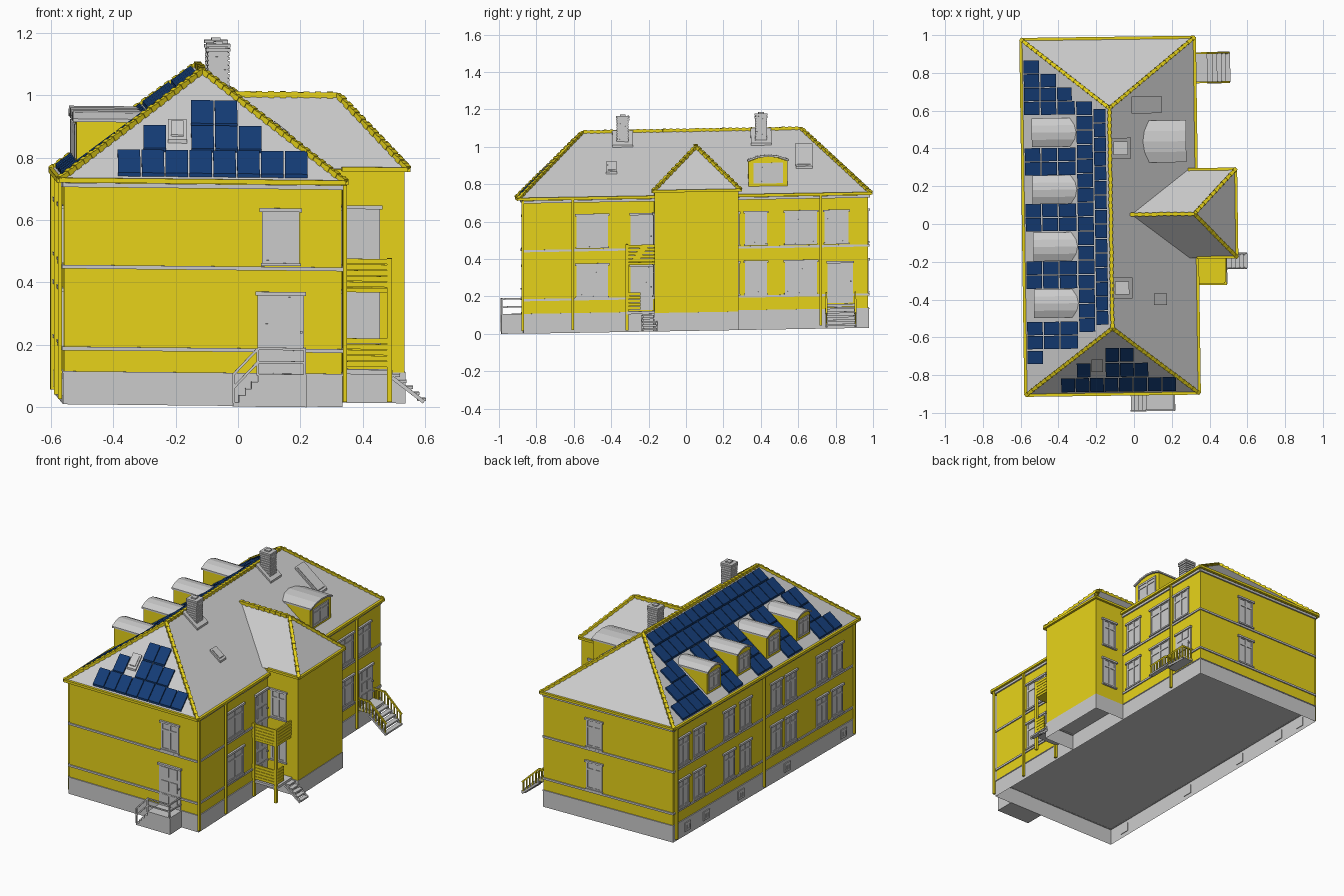
import bpy, bmesh
from mathutils import Vector, Matrix

if "Cube" in bpy.data.objects:
    bpy.data.objects.remove(bpy.data.objects["Cube"])

def material(name, rgb):
    m = bpy.data.materials.new(name)
    m.diffuse_color = (*rgb, 1)
    m.use_nodes = True
    m.node_tree.nodes["Principled BSDF"].inputs["Base Color"].default_value = m.diffuse_color
    return m

YELLOW = material("yellow_paint", (0.8, 0.65, 0.01))
BLUE = material("solar_blue", (0.007, 0.045, 0.18))
XL, XR, YF, YB = -0.57, 0.32, -0.87, 0.97        # main walls
Z0, ZB, ZE, ZR = 0.019, 0.12, 0.738, 1.087       # ground, plinth, eave, ridge
EL, ER, EF, EB = -0.586, 0.334, -0.90, 0.985     # eave outline
RX, RF, RB = -0.122, -0.55, 0.615                # ridge

def make(name, bm, mat=None):
    """Finish a part; the whole house leans and turns very slightly."""
    bmesh.ops.recalc_face_normals(bm, faces=bm.faces)
    for v in bm.verts:
        x, y, z = v.co
        v.co = (x - 0.014 * y, y + 0.013 * x, z + 0.017 * y - 0.01 * x)
    me = bpy.data.meshes.new(name)
    bm.to_mesh(me)
    bm.free()
    ob = bpy.data.objects.new(name, me)
    bpy.context.collection.objects.link(ob)
    if mat:
        me.materials.append(mat)

def box(bm, p, q, skip_bottom=False):
    p, q = Vector(p), Vector(q)
    s = [abs(c) for c in q - p]
    r = bmesh.ops.create_cube(bm, size=1, matrix=Matrix.Translation((p + q) / 2) @ Matrix.Diagonal((*s, 1)))
    if skip_bottom:
        fs = {f for v in r["verts"] for f in v.link_faces}
        low = min(fs, key=lambda f: f.calc_center_median().z)
        bmesh.ops.delete(bm, geom=[low], context='FACES_ONLY')

def bar(bm, a, b, w):
    a, b = Vector(a), Vector(b)
    rot = (b - a).to_track_quat('Z', 'Y').to_matrix().to_4x4()
    bmesh.ops.create_cube(bm, size=1, matrix=Matrix.Translation((a + b) / 2) @ rot @ Matrix.Diagonal((w, w, (b - a).length, 1)))

def prism(bm, pts, off):
    """Extrude a planar outline along a vector."""
    lo = [bm.verts.new(p) for p in pts]
    hi = [bm.verts.new(Vector(p) + Vector(off)) for p in pts]
    n = len(pts)
    bm.faces.new(lo)
    bm.faces.new(hi)
    for i in range(n):
        bm.faces.new((lo[i], lo[(i + 1) % n], hi[(i + 1) % n], hi[i]))

def on_wall(side, pl, u, v, d):
    return {'R': (pl + d, u, v), 'L': (pl - d, u, v), 'F': (u, pl - d, v), 'B': (u, pl + d, v)}[side]

def wbox(bm, side, pl, u0, u1, v0, v1, d):
    box(bm, on_wall(side, pl, u0, v0, -0.004), on_wall(side, pl, u1, v1, d))

def window(bm, side, pl, u, v0, v1, w, hood=True):
    a, b, t = u - w / 2, u + w / 2, 0.012
    wbox(bm, side, pl, a, b, v0, v1, 0.002)
    for c, d in ((a, a + t), (b - t, b), (u - t / 2, u + t / 2)):
        wbox(bm, side, pl, c, d, v0, v1, 0.006)
    for c in (v0, v1 - t, v0 + (v1 - v0) * 0.68):
        wbox(bm, side, pl, a, b, c, c + t, 0.006)
    if hood:
        wbox(bm, side, pl, a - 0.008, b + 0.008, v1 - 0.008, v1 + 0.004, 0.012)
        wbox(bm, side, pl, a - 0.004, b + 0.004, v0 - 0.006, v0 + 0.003, 0.012)

def door(bm, side, pl, u, v0, v1, w):
    a, b = u - w / 2, u + w / 2
    wbox(bm, side, pl, a, b, v0, v1, 0.005)
    wbox(bm, side, pl, a - 0.006, b + 0.006, v1 - 0.008, v1 + 0.004, 0.014)
    for i in range(2):
        for j in range(3):
            c, h = a + w * (0.14 + 0.4 * i), (v1 - v0) / 3
            wbox(bm, side, pl, c, c + w * 0.32, v0 + h * (j + .15), v0 + h * (j + .85), 0.009)
    wbox(bm, side, pl, b - 0.014, b - 0.006, (v0 + v1) / 2, (v0 + v1) / 2 + .008, 0.016)

# plinth (open below) and walls, main block plus wing
bm = bmesh.new()
box(bm, (XL - .003, YF - .003, Z0), (XR + .003, YB + .003, ZB), True)
box(bm, (XR, -0.177, Z0 + .002), (0.535, 0.277, ZB), True)
make("plinth", bm)
bm = bmesh.new()
box(bm, (XL, YF, ZB), (XR, YB, ZE), True)
make("main_walls", bm, YELLOW)
bm = bmesh.new()
box(bm, (XR - .03, -0.174, ZB), (0.532, 0.274, 0.768), True)
make("wing_walls", bm, YELLOW)

# hipped roofs
def roof(name, pts, faces):
    bm = bmesh.new()
    vs = [bm.verts.new(p) for p in pts]
    for f in faces:
        bm.faces.new([vs[i] for i in f])
    make(name, bm)

main = [(EL, EF, ZE), (ER, EF, ZE), (ER, EB, ZE), (EL, EB, ZE), (RX, RF, ZR), (RX, RB, ZR)]
roof("main_roof", main, [(0, 1, 4), (1, 2, 5, 4), (2, 3, 5), (3, 0, 4, 5), (0, 1, 2, 3)])
wing = [(-.02, -.183, .77), (.543, -.183, .77), (.543, .285, .77), (-.02, .285, .77), (-.02, .05, 1.003), (.32, .05, 1.003)]
roof("wing_roof", wing, [(0, 1, 5, 4), (1, 2, 5), (2, 3, 4, 5), (0, 1, 2, 3), (0, 3, 4)])

# ridge and hip tiles, eave gutters
bm = bmesh.new()
for pts, pairs in ((main, [(0, 4), (1, 4), (2, 5), (3, 5), (4, 5)]), (wing, [(4, 5), (1, 5), (2, 5)])):
    for i, j in pairs:
        a, b = Vector(pts[i]), Vector(pts[j])
        bar(bm, a, b, 0.016)
        n = int((b - a).length / 0.035)
        for k in range(n):
            bar(bm, a.lerp(b, (k + .1) / n), a.lerp(b, (k + .6) / n), 0.021)
make("ridge_tiles", bm, YELLOW)
bm = bmesh.new()
for i in range(4):
    bar(bm, main[i], main[(i + 1) % 4], 0.015)
for a, b in (((.33, -.183, .77), wing[1]), (wing[1], wing[2]), (wing[2], (.29, .285, .77))):
    bar(bm, a, b, 0.014)
make("eave_gutters", bm, YELLOW)

# belt courses and cornice
bm = bmesh.new()
for z, h, d in ((.122, .006, .006), (.198, .012, .007), (.46, .012, .007), (.722, .014, .009)):
    for side, pl, a, b in (('F', YF, XL, XR), ('B', YB, XL, XR), ('L', XL, YF, YB), ('R', XR, YF, -.175), ('R', XR, .275, YB)):
        wbox(bm, side, pl, a - .004, b + .004, z - h / 2, z + h / 2, d)
make("belt_courses", bm)

# downpipes
bm = bmesh.new()
for x, y in ((XR + .012, -.61), (XR + .012, .717), (XL - .012, .95), (XL - .012, .06), (XL - .012, -.85), (XR + .01, YF - .008)):
    bar(bm, (x, y, .035), (x, y, .73), 0.013)
make("downpipes", bm, YELLOW)

# windows
LO, UP = (.21, .385), (.475, .65)
bm = bmesh.new()
for u, w in ((-.505, .17), (.37, .12), (.61, .17)):
    window(bm, 'R', XR, u, *LO, w)
for u, w in ((-.505, .17), (.37, .12), (.61, .17), (.80, .13)):
    window(bm, 'R', XR, u, *UP, w)
for u in (.865, .71, .405, .24, -.075, -.22, -.535, -.69):
    window(bm, 'L', XL, u, *LO, .11)
    window(bm, 'L', XL, u, *UP, .11)
for z in (LO, UP):
    window(bm, 'B', YB, -.03, *z, .11)
    window(bm, 'F', -.174, .40, *z, .105)
    window(bm, 'B', .274, .43, *z, .10)
window(bm, 'F', YF, .125, *UP, .12)
for u in (-.75, -.18, .29, .64, .83):
    window(bm, 'L', XL - .003, u, .045, .10, .06, False)
make("windows", bm)

# doors
bm = bmesh.new()
door(bm, 'F', YF, .125, ZB + .005, .382, .15)
door(bm, 'R', XR, .82, .155, .375, .135)
door(bm, 'R', XR, -.24, .135, .375, .12)
door(bm, 'R', XR, -.24, .40, .65, .12)
make("doors", bm)

# dormers with low arched roofs
def arch(x, y, w, z):
    return [(x, y + w * t, z + .025 * (1 - t * t)) for t in (1, .5, 0, -.5, -1)]

body, cap, glass = bmesh.new(), bmesh.new(), bmesh.new()
for side, x, y, w, s in [('L', -.525, c, .07, 1) for c in (.49, .187, -.115, -.415)] + [('R', .272, .435, .105, -1)]:
    prism(body, [(x, y - w, .76), (x, y + w, .76)] + arch(x, y, w, .918), (.22 * s, 0, 0))
    top = arch(x - .01 * s, y, w + .006, .918)
    prism(cap, top + [(p[0], p[1], p[2] + .01) for p in reversed(top)], (.24 * s, 0, 0))
    window(glass, side, x, y, .80, .91, w * 1.5, False)
make("dormer_walls", body, YELLOW)
make("dormer_roofs", cap)
make("dormer_windows", glass)

# points on the roof slopes
def left(x, y): return (x, y, ZE + (x - EL) * (ZR - ZE) / (RX - EL))
def right(x, y): return (x, y, ZE + (ER - x) * (ZR - ZE) / (ER - RX))
def front(x, y): return (x, y, ZE + (y - EF) * (ZR - ZE) / (RF - EF))

def patch(bm, slope, x0, x1, y0, y1, h):
    prism(bm, [slope(x0, y0), slope(x1, y0), slope(x1, y1), slope(x0, y1)], (0, 0, h))

# solar panels
bm = bmesh.new()
cols = [(-.573, -.491), (-.485, -.403), (-.397, -.305)]
rows = [(.803, 1), (.73, 2), (.657, 3), (.584, 3)]
rows += [(y - d, 3) for y in (.338, .042, -.262, -.582) for d in (0, .074)] + [(-.735, 1)]
for y, n in rows:
    for x0, x1 in cols[:n]:
        wide = x1 if y < .65 or n < 3 else min(x1, -.32)
        patch(bm, left, x0, wide, y, y + .07, .012)
for i in range(16):
    y = .58 - .0765 * i
    patch(bm, left, -.297, -.213, y, y + .072, .012)
    if i < 15:
        patch(bm, left, -.206, -.143, y - .04, y + .032, .012)
row_y = [-.886, -.808, -.728]
for r, xs in enumerate((range(8), (1, 3, 4, 5), (3, 4))):
    for i in xs:
        x = -.397 + .0765 * i + (.007 if r else 0)
        patch(bm, front, x, x + .072, row_y[r], row_y[r] + .073, .012)
make("solar_panels", bm, BLUE)

# skylights: frame with raised pane
bm = bmesh.new()
for f, x0, x1, y0, y1 in ((front, -.235, -.175, -.78, -.715), (right, -.005, .155, .585, .675), (right, .10, .17, -.43, -.37)):
    patch(bm, f, x0, x1, y0, y1, .012)
    patch(bm, f, x0 + .01, x1 - .01, y0 + .01, y1 - .01, .017)
make("skylights", bm)

# chimneys built of brick courses on a flashing collar
bm = bmesh.new()
for x, y in ((-.065, .402), (-.068, -.338)):
    patch(bm, right, x - .05, x + .055, y - .055, y + .055, .012)
    box(bm, (x - .031, y - .028, .99), (x + .031, y + .028, 1.165))
    for i in range(11):
        z, r = 1.022 + .0138 * i, .038 if i > 8 else .035
        box(bm, (x - r, y - r + .003, z), (x + r, y + r - .003, z + .0105))
    box(bm, (x - .015, y - .015, 1.16), (x + .015, y + .015, 1.178))
make("chimneys", bm)

# front porch with solid steps and railing
bm = bmesh.new()
box(bm, (.05, -.99, Z0), (.205, YF, ZB + .004))
for i in range(4):
    box(bm, (.05 - .02 * (i + 1), -.99, Z0), (.05 - .02 * i, YF, ZB - .022 * (i + 1)))
make("front_porch", bm)
bm = bmesh.new()
y = -.988
for z in (.162, .205):
    bar(bm, (.05, y, z), (.20, y, z), .008)
    bar(bm, (.05, y, z), (-.03, y, z - .085), .008)
    bar(bm, (.20, y, z), (.20, YF, z), .008)
for x, z0, z1 in ((.05, .12, .208), (.20, .12, .208), (-.028, .03, .122)):
    bar(bm, (x, y, z0), (x, y, z1), .008)
make("front_porch_railing", bm)

# open stairs on the right side
def stairs(bm, x, y0, y1, z, n, run, rise):
    for i in range(n):
        box(bm, (x + run * i, y0, z - rise * (i + 1)), (x + run * (i + 1) + .006, y1, z - rise * (i + 1) + .01))
    for y in (y0, y1):
        bar(bm, (x, y, z - .02), (x + run * n, y, z - rise * n - .003), .012)

bm = bmesh.new()
box(bm, (XR, .745, .135), (.40, .90, .15))
stairs(bm, .40, .745, .90, .145, 5, .023, .022)
box(bm, (XR, -.325, .115), (.49, -.17, .13))
stairs(bm, .49, -.24, -.165, .125, 5, .0205, .019)
make("side_stairs", bm)
bm = bmesh.new()
for y in (.745, .90):
    bar(bm, (XR, y, .21), (.40, y, .21), .009)
    bar(bm, (.40, y, .21), (.515, y, .10), .009)
    for i in range(9):
        x = .335 + .0215 * i
        drop = max(0, x - .40) * .956
        bar(bm, (x, y, .135 - drop), (x, y, .21 - drop), .007)
make("side_stair_railing", bm, YELLOW)

# two-storey boarded balcony in the wing corner
bm = bmesh.new()
bar(bm, (.481, -.322, .028), (.481, -.322, .488), .016)
bar(bm, (XR + .012, -.322, .03), (XR + .012, -.322, .488), .014)
box(bm, (XR, -.325, .378), (.485, -.172, .392))
for z0, y_end in ((.14, -.25), (.395, -.172)):
    for i in range(5):
        z = z0 + .0185 * i
        box(bm, (XR, -.328, z), (.485, -.32, z + .0165))
        box(bm, (.478, -.328, z), (.486, y_end, z + .0165))
make("balcony", bm, YELLOW)
